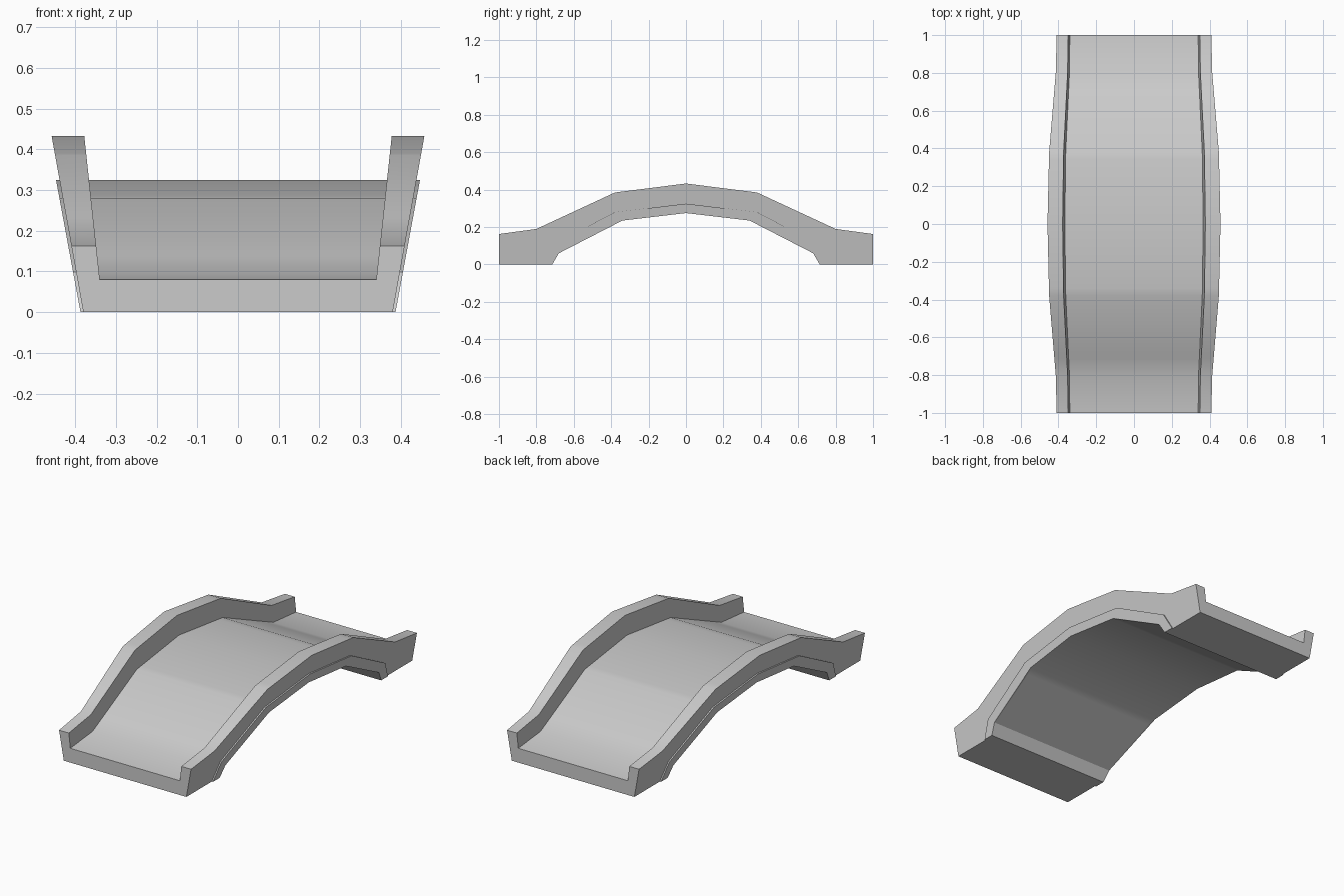
import bpy, bmesh, math

if "Cube" in bpy.data.objects:
    bpy.data.objects.remove(bpy.data.objects["Cube"])

# Half profiles (distance from centre along y, height), mirrored front to back
WALL_TOP = [(0, .433), (.38, .385), (.8, .19), (1, .163)]
DECK = [(0, .325), (.38, .28), (.8, .098), (1, .08)]
UNDERSIDE = [(0, .275), (.34, .235), (.68, .06), (.715, 0), (1, 0)]
RING_TOP = [(0, .325), (.38, .28), (.725, .098), (.775, 0)]
RING_LOW = [(0, .275), (.34, .235), (.68, .06), (.715, 0)]


def height(profile, y):
    y = abs(y)
    for (a, za), (b, zb) in zip(profile, profile[1:]):
        if y <= b:
            return za + (zb - za) * (y - a) / (b - a)
    return profile[-1][1]


def outer(z):
    return .38 + .18 * z


def inner(z):
    return .331 + .108 * z


def ring_face(z):
    return .387 + .185 * z


def both_ways(half):
    return [(-y, z) for y, z in half[:0:-1]] + half


def loft(name, sections, closed_ends):
    bm = bmesh.new()
    rows = [[bm.verts.new(p) for p in s] for s in sections]
    n = len(rows[0])
    for a, b in zip(rows, rows[1:]):
        for i in range(n if closed_ends else n - 1):
            j = (i + 1) % n
            bm.faces.new((a[i], a[j], b[j], b[i]))
    if closed_ends:
        bm.faces.new(rows[0])
        bm.faces.new(rows[-1])
    bmesh.ops.recalc_face_normals(bm, faces=bm.faces)
    for f in bm.faces:
        f.smooth = True
    mesh = bpy.data.meshes.new(name)
    bm.to_mesh(mesh)
    bm.free()
    mesh.set_sharp_from_angle(angle=math.radians(30))
    obj = bpy.data.objects.new(name, mesh)
    bpy.context.collection.objects.link(obj)
    return obj


# Bridge body: deck, parapets and feet as one lofted U section
ys = sorted({s * y for s in (-1, 1) for p in (WALL_TOP, UNDERSIDE) for y, _ in p})
body = []
for y in ys:
    t, d, u = (height(p, y) for p in (WALL_TOP, DECK, UNDERSIDE))
    right = [(outer(u), y, u), (outer(t), y, t), (inner(t), y, t), (inner(d), y, d)]
    body.append(right + [(-x, b, c) for x, b, c in reversed(right)])
loft("bridge_body", body, True)

# Raised arch rings on both flanks, sitting on the outer walls
for side, label in ((1, "right"), (-1, "left")):
    ring = []
    for (yt, t), (yl, l) in zip(both_ways(RING_TOP), both_ways(RING_LOW)):
        pts = [(outer(t), yt, t), (ring_face(t), yt, t),
               (ring_face(l), yl, l), (outer(l), yl, l)]
        ring.append([(side * x, y, z) for x, y, z in pts])
    obj = loft("arch_ring_" + label, ring, True)
